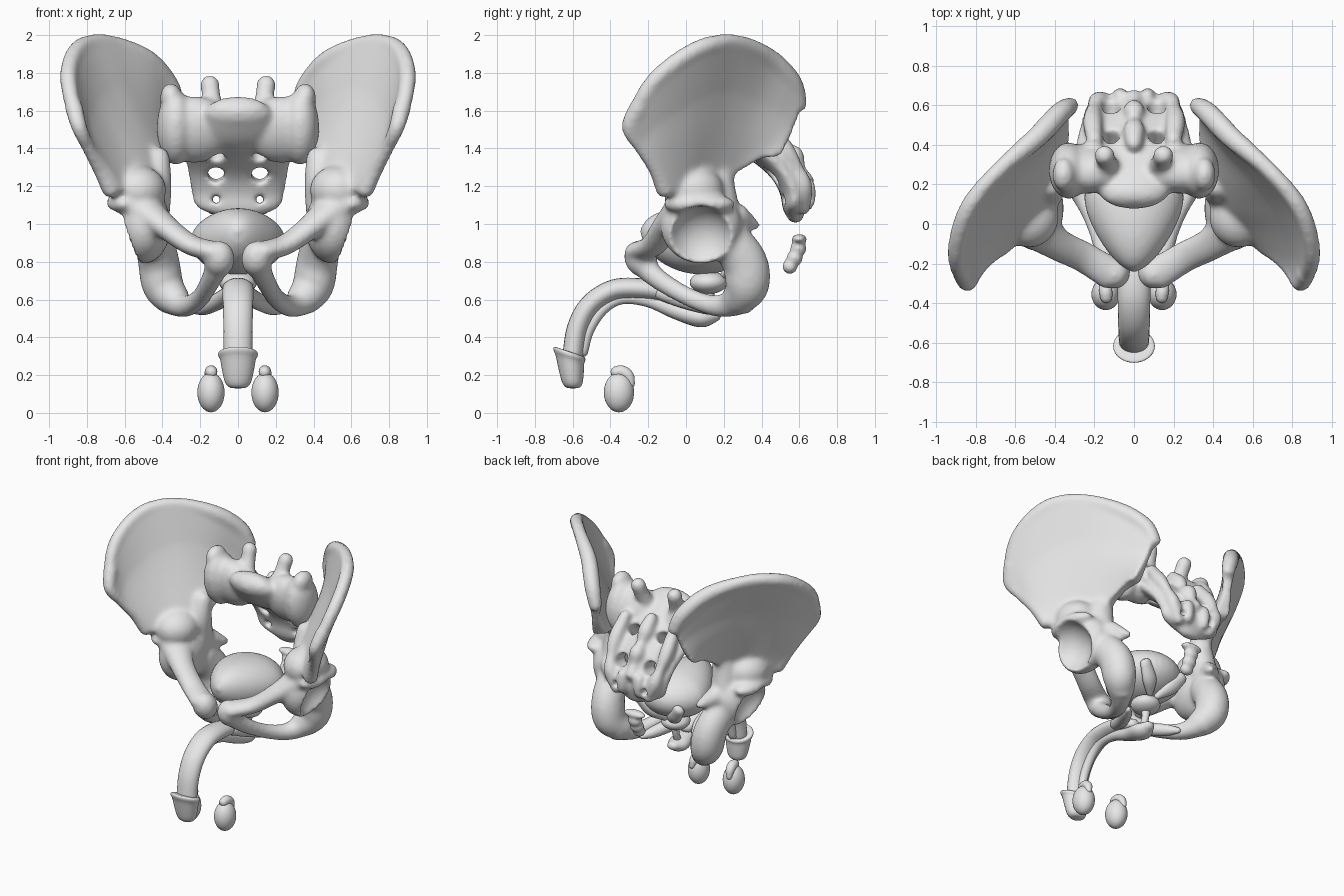
import bpy, bmesh, math
from mathutils import Vector, Matrix

cube = bpy.data.objects.get("Cube")
if cube:
    bpy.data.objects.remove(cube, do_unlink=True)

# One plain material for the whole model
grey = bpy.data.materials.new("light_grey")
grey.use_nodes = True
grey.diffuse_color = (0.8, 0.8, 0.8, 1)
shader = next(n for n in grey.node_tree.nodes if n.type == 'BSDF_PRINCIPLED')
shader.inputs["Base Color"].default_value = (0.8, 0.8, 0.8, 1)


def smooth_path(points, steps=5):
    """Catmull-Rom resampling of points of any dimension."""
    pts = [Vector(p) for p in points]
    pts = [pts[0] * 2 - pts[1]] + pts + [pts[-1] * 2 - pts[-2]]
    out = []
    for i in range(1, len(pts) - 2):
        a, b, c, d = pts[i - 1:i + 3]
        for s in range(steps):
            t = s / steps
            out.append((b * 2 + (c - a) * t + (a * 2 - b * 5 + c * 4 - d) * t ** 2
                        + (b * 3 - a - c * 3 + d) * t ** 3) / 2)
    return out + [pts[-2]]


def skin(bm, rings):
    """Join closed rings of points into a capped solid."""
    loops = [[bm.verts.new(p) for p in ring] for ring in rings]
    n = len(loops[0])
    faces = [bm.faces.new(loops[0][::-1]), bm.faces.new(loops[-1])]
    for lo, hi in zip(loops, loops[1:]):
        for k in range(n):
            m = (k + 1) % n
            faces.append(bm.faces.new((lo[k], lo[m], hi[m], hi[k])))
    bmesh.ops.recalc_face_normals(bm, faces=faces)


def tube(bm, points, hint=(1, 0, 0), sides=20):
    """Tube through (x, y, z, width radius, depth radius) with rounded ends."""
    path = smooth_path([p if len(p) == 5 else (*p, p[3]) for p in points])
    rings = []
    last = len(path) - 1
    for i, p in enumerate(path):
        tangent = (path[min(i + 1, last)].xyz - path[max(i - 1, 0)].xyz).normalized()
        side = Vector(hint)
        side = (side - tangent * side.dot(tangent)).normalized()
        depth = tangent.cross(side)
        a, b = max(p[3], 0.004), max(p[4], 0.004)

        def ring(scale, shift):
            centre = p.xyz + tangent * shift * min(a, b)
            return [centre + (side * a * math.cos(k * math.tau / sides)
                              + depth * b * math.sin(k * math.tau / sides)) * scale
                    for k in range(sides)]
        if i == 0:
            rings += [ring(0.35, -0.75), ring(0.75, -0.5)]
        rings.append(ring(1, 0))
        if i == last:
            rings += [ring(0.75, 0.5), ring(0.35, 0.75)]
    skin(bm, rings)


def blob(bm, centre, radii, tilt=0):
    """Ellipsoid, optionally tilted about x."""
    matrix = (Matrix.Translation(centre) @ Matrix.Rotation(tilt, 4, 'X')
              @ Matrix.Diagonal((*radii, 1)))
    return bmesh.ops.create_uvsphere(bm, u_segments=32, v_segments=20, radius=1,
                                     matrix=matrix)["verts"]


def make_object(bm, name):
    mesh = bpy.data.meshes.new(name)
    bm.to_mesh(mesh)
    bm.free()
    obj = bpy.data.objects.new(name, mesh)
    bpy.context.scene.collection.objects.link(obj)
    return obj


def finish(bm, name, mirror=False, voxel=0, cutter_bm=None):
    """Fuse, carve, soften and mirror a part, then bake its modifiers."""
    obj = make_object(bm, name)
    cutter = None

    def fuse():
        mod = obj.modifiers.new("fuse", 'REMESH')
        mod.mode, mod.voxel_size = 'VOXEL', voxel
    if voxel:
        fuse()
        if cutter_bm:
            cutter = make_object(cutter_bm, name + "_cutter")
            cutter.hide_render = True
            cut = obj.modifiers.new("carve", 'BOOLEAN')
            cut.operation, cut.object = 'DIFFERENCE', cutter
            fuse()
        soft = obj.modifiers.new("soften", 'SMOOTH')
        soft.factor, soft.iterations = 0.5, 8
    if mirror:
        obj.modifiers.new("mirror", 'MIRROR').use_mirror_merge = False
    graph = bpy.context.evaluated_depsgraph_get()
    baked = bpy.data.meshes.new_from_object(obj.evaluated_get(graph))
    obj.modifiers.clear()
    obj.data = baked
    if cutter:
        bpy.data.objects.remove(cutter, do_unlink=True)
    baked.materials.clear()
    baked.materials.append(grey)
    for poly in baked.polygons:
        poly.use_smooth = True
        poly.material_index = 0


# Hip bones: flared wing lofted from crest, fossa and root lines, back to front
crest = [(.32, .6, 1.63), (.375, .56, 1.75), (.49, .44, 1.875), (.68, .275, 1.96),
         (.82, .11, 1.945), (.885, -.05, 1.86), (.895, -.19, 1.73), (.85, -.3, 1.53)]
fossa = [(.35, .55, 1.48), (.4, .46, 1.52), (.47, .34, 1.55), (.56, .22, 1.58),
         (.65, .1, 1.56), (.72, -.02, 1.5), (.77, -.14, 1.44), (.78, -.22, 1.38)]
root = [(.37, .48, 1.36), (.38, .38, 1.35), (.4, .25, 1.28), (.43, .16, 1.22),
        (.48, .08, 1.2), (.55, .01, 1.18), (.61, -.05, 1.17), (.66, -.11, 1.16)]
rim = (.045, .055, .055, .042, .046, .046, .045, .04)
columns = [smooth_path(c, 6) for c in zip(*map(smooth_path, (crest, fossa, root)))]
hip = bmesh.new()
rings = []
for i, col in enumerate(columns):
    along = columns[min(i + 1, len(columns) - 1)][6] - columns[max(i - 1, 0)][6]
    normal = along.cross(col[-1] - col[0]).normalized()
    half = [0.028 + 0.04 * abs(k / (len(col) - 1) - .35) for k in range(len(col))]
    rings.append([p + normal * h for p, h in zip(col, half)]
                 + [p - normal * h for p, h in zip(col, half)][::-1])
skin(hip, rings)
tube(hip, [(*p, r) for p, r in zip(crest, rim)], (0, 0, 1))
tube(hip, [(.87, -.25, 1.62, .05), (.84, -.3, 1.51, .042), (.79, -.235, 1.4, .035),
           (.73, -.16, 1.29, .04), (.67, -.11, 1.18, .05)])
# socket body, socket roof and the mass below the wing
blob(hip, (.5, .08, .99), (.145, .215, .2))
blob(hip, (.6, .07, 1.105), (.1, .19, .06))
blob(hip, (.53, .04, 1.18), (.15, .16, .13))
# rear column, upper ramus, pubic body, lower ramus, seat bone and its spine
tube(hip, [(.42, .19, 1.36, .06), (.44, .17, 1.2, .09), (.46, .22, .95, .09)])
tube(hip, [(.52, 0, 1.1, .085, .12), (.39, -.1, .99, .065, .085),
           (.25, -.17, .89, .055, .08), (.11, -.255, .85, .055, .085)], (0, 0, 1))
blob(hip, (.1, -.24, .815), (.083, .085, .1), .5)
tube(hip, [(.1, -.24, .8, .07), (.14, -.15, .71, .055), (.2, .02, .61, .05),
           (.28, .18, .565, .06), (.36, .3, .61, .09)])
tube(hip, [(.45, .2, .95, .1, .11), (.42, .31, .8, .11, .12), (.395, .32, .67, .11, .118),
           (.33, .26, .59, .085, .08)])
tube(hip, [(.43, .27, 1.04, .07), (.36, .37, .99, .028)])
socket = bmesh.new()
blob(socket, (.67, .08, .91), (.18, .185, .185))
finish(hip, "hip_bones", True, 0.014, socket)

# Sacrum: curved tapering plate, side masses, horns and rear ridges
sacrum = bmesh.new()
tube(sacrum, [(0, .145, 1.605, .17, .08), (0, .26, 1.5, .23, .1), (0, .4, 1.4, .29, .085),
              (0, .51, 1.29, .27, .075), (0, .57, 1.18, .25, .075),
              (0, .575, 1.09, .22, .065), (0, .58, 1.04, .1, .045)])
for s in (1, -1):
    blob(sacrum, (s * .33, .27, 1.51), (.1, .14, .2), .2)
    blob(sacrum, (s * .355, .25, 1.67), (.058, .085, .075))
    blob(sacrum, (s * .23, .28, 1.5), (.2, .12, .18), .3)
    tube(sacrum, [(s * .12, .27, 1.56, .06), (s * .14, .32, 1.67, .05),
                  (s * .15, .35, 1.745, .052)])
    tube(sacrum, [(s * .2, .42, 1.53, .04), (s * .21, .52, 1.4, .05), (s * .2, .59, 1.29, .035),
                  (s * .18, .62, 1.2, .05), (s * .13, .62, 1.08, .04)])
    blob(sacrum, (s * .07, .65, 1.16), (.04, .04, .09))
tube(sacrum, [(0, .4, 1.56, .04), (0, .47, 1.48, .055), (0, .52, 1.41, .035),
              (0, .57, 1.36, .055), (0, .6, 1.29, .035), (0, .64, 1.22, .045)])
holes = bmesh.new()
for s in (1, -1):
    for y, z, r, tilt in ((.4, 1.42, .042, .75), (.52, 1.27, .046, .15), (.58, 1.13, .024, 0)):
        blob(holes, (s * .115, y, z), (r, .45, r), tilt)
finish(sacrum, "sacrum", voxel=0.013, cutter_bm=holes)

# Tail bone: a chain of shrinking beads
tail = bmesh.new()
blob(tail, (0, .6, .92), (.085, .04, .027))
for y, z, r in ((.595, .87, .043), (.575, .82, .043), (.55, .775, .04)):
    blob(tail, (0, y, z), (r * 1.2, r, r))
finish(tail, "tail_bone", voxel=0.01)

# Bladder: egg narrowing to a raised front tip
bladder = bmesh.new()
for v in blob(bladder, (0, .06, .905), (.27, .3, .175)):
    forward = max(0, (.16 - v.co.y) / .4)
    v.co.x *= 1 - .45 * forward
    v.co.z += .05 * forward ** 2
tube(bladder, [(0, -.17, .92, .05), (0, -.21, .95, .025), (0, -.245, .965, .008)])
finish(bladder, "bladder", voxel=0.014)

# Glands and ducts below the bladder
gland = bmesh.new()
blob(gland, (0, .12, .69), (.1, .1, .06))
tube(gland, [(0, .12, .67, .035), (0, .12, .6, .025), (0, .09, .52, .025)])
finish(gland, "lower_gland")
vesicle = bmesh.new()
tube(vesicle, [(.03, .2, .73, .02), (.09, .27, .79, .05, .035), (.16, .31, .88, .04, .03)])
finish(vesicle, "vesicles", True)

# Shaft, under-tube with bulb, and the two diverging roots
shaft = bmesh.new()
tube(shaft, [(0, -.6, .3, .075, .055), (0, -.575, .45, .077, .055),
             (0, -.51, .57, .08, .055), (0, -.4, .645, .082, .055),
             (0, -.28, .66, .082, .055), (0, -.13, .64, .075, .05), (0, 0, .59, .05, .04)])
finish(shaft, "shaft")
under = bmesh.new()
tube(under, [(0, -.55, .32, .03), (0, -.515, .44, .03), (0, -.44, .55, .03),
             (0, -.34, .605, .03), (0, -.2, .595, .035), (0, -.05, .54, .05, .045),
             (0, .08, .505, .075, .052), (0, .16, .515, .04, .03)])
finish(under, "under_tube")
crus = bmesh.new()
tube(crus, [(.04, -.14, .64, .04), (.09, -.02, .6, .045), (.17, .12, .56, .04),
            (.22, .2, .54, .02)])
finish(crus, "shaft_roots", True)

# Tip cap: turned profile of (radius, height), sheared so the front rim is higher
cap = bmesh.new()
profile = smooth_path([(.012, .13), (.045, .135), (.068, .16), (.083, .22), (.094, .28),
                       (.105, .305), (.1, .322), (.07, .325)], 3)
skin(cap, [[Vector((r * math.cos(a), -.6 + r * .8 * math.sin(a) - .1 * (z - .14),
                    z - .28 * r * math.sin(a) * (z - .13) / .2))
            for a in (k * math.tau / 32 for k in range(32))] for r, z in profile])
finish(cap, "tip_cap")

# Paired oval glands with a curved cap over the top and back
oval = bmesh.new()
blob(oval, (.143, -.355, .108), (.072, .08, .105))
finish(oval, "oval_glands", True)
crescent = bmesh.new()
tube(crescent, [(.14, -.375, .215, .03), (.143, -.34, .218, .033), (.148, -.305, .195, .03),
                (.152, -.29, .15, .02)])
finish(crescent, "gland_crescents", True)
